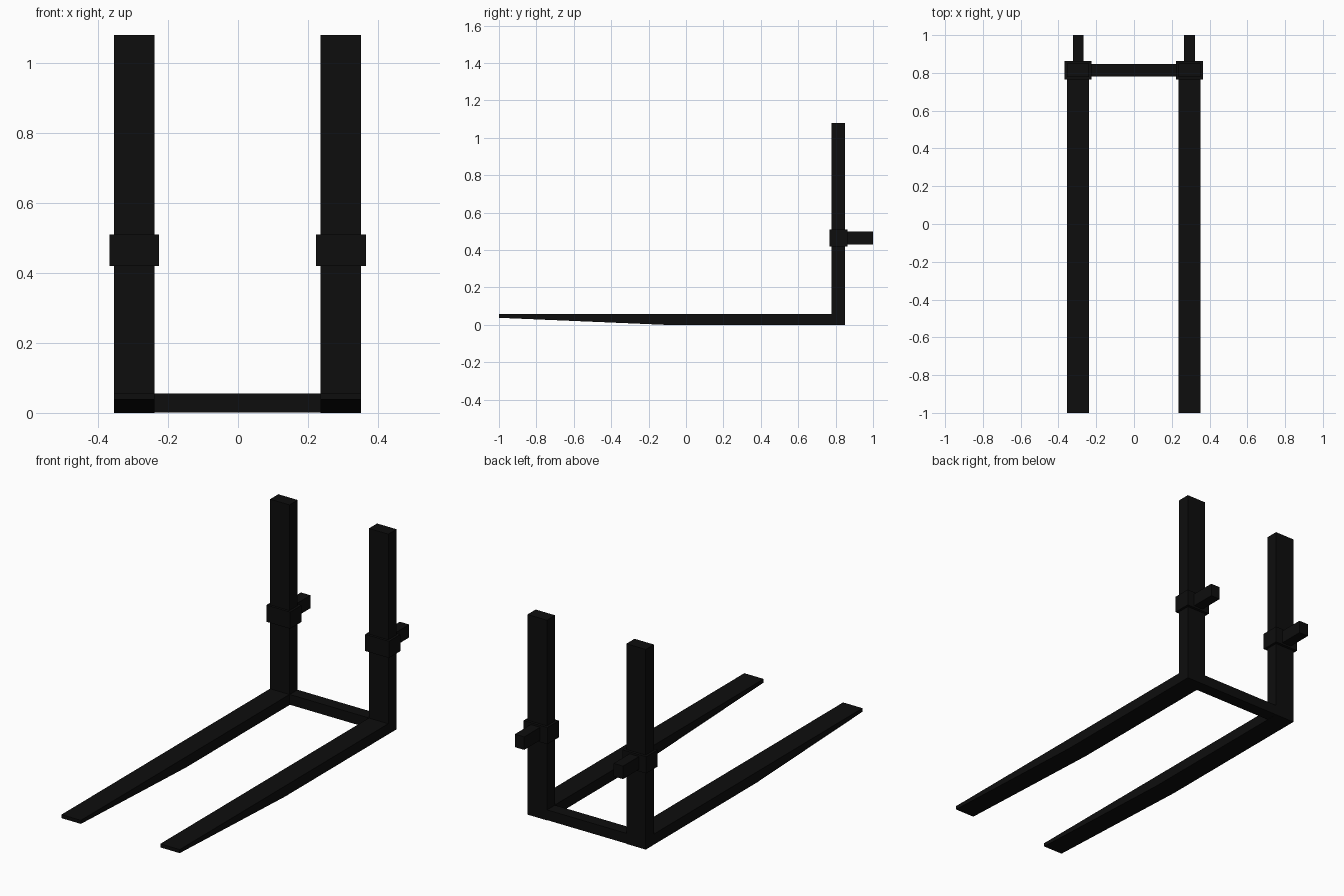
import bpy, bmesh

if "Cube" in bpy.data.objects:
    bpy.data.objects.remove(bpy.data.objects["Cube"])

black = bpy.data.materials.new("black_steel")
black.diffuse_color = (0.004, 0.004, 0.004, 1)
black.use_nodes = True
black.node_tree.nodes["Principled BSDF"].inputs["Base Color"].default_value = black.diffuse_color


def finish(name, bm):
    bmesh.ops.recalc_face_normals(bm, faces=bm.faces)
    mesh = bpy.data.meshes.new(name)
    bm.to_mesh(mesh)
    bm.free()
    mesh.materials.append(black)
    obj = bpy.data.objects.new(name, mesh)
    bpy.context.collection.objects.link(obj)
    return obj


def extrude_profile(name, profile, x0, x1):
    """Extrude a (y, z) outline sideways from x0 to x1."""
    bm = bmesh.new()
    face = bm.faces.new([bm.verts.new((x0, y, z)) for y, z in profile])
    new = bmesh.ops.extrude_face_region(bm, geom=[face], use_keep_orig=True)["geom"]
    verts = [g for g in new if isinstance(g, bmesh.types.BMVert)]
    bmesh.ops.translate(bm, vec=(x1 - x0, 0, 0), verts=verts)
    return finish(name, bm)


def box(name, x0, x1, y0, y1, z0, z1):
    return extrude_profile(name, [(y0, z0), (y1, z0), (y1, z1), (y0, z1)], x0, x1)


# L-shaped fork: tapered blade and upright shank in one outline
FORK = [(-1, 0.038), (-0.1, 0), (0.849, 0), (0.849, 1.08),
        (0.779, 1.08), (0.779, 0.057), (-1, 0.057)]

for side, cx in (("left", -0.296), ("right", 0.294)):
    extrude_profile("fork_" + side, FORK, cx - 0.058, cx + 0.058)
    # Collar around the shank and the mounting peg behind it
    box("collar_" + side, cx - 0.071, cx + 0.071, 0.766, 0.864, 0.42, 0.51)
    box("mounting_peg_" + side, cx - 0.028, cx + 0.028, 0.84, 1.0, 0.43, 0.50)

# Bar joining the two heels
box("crossbar", -0.26, 0.26, 0.781, 0.848, 0.001, 0.056)
